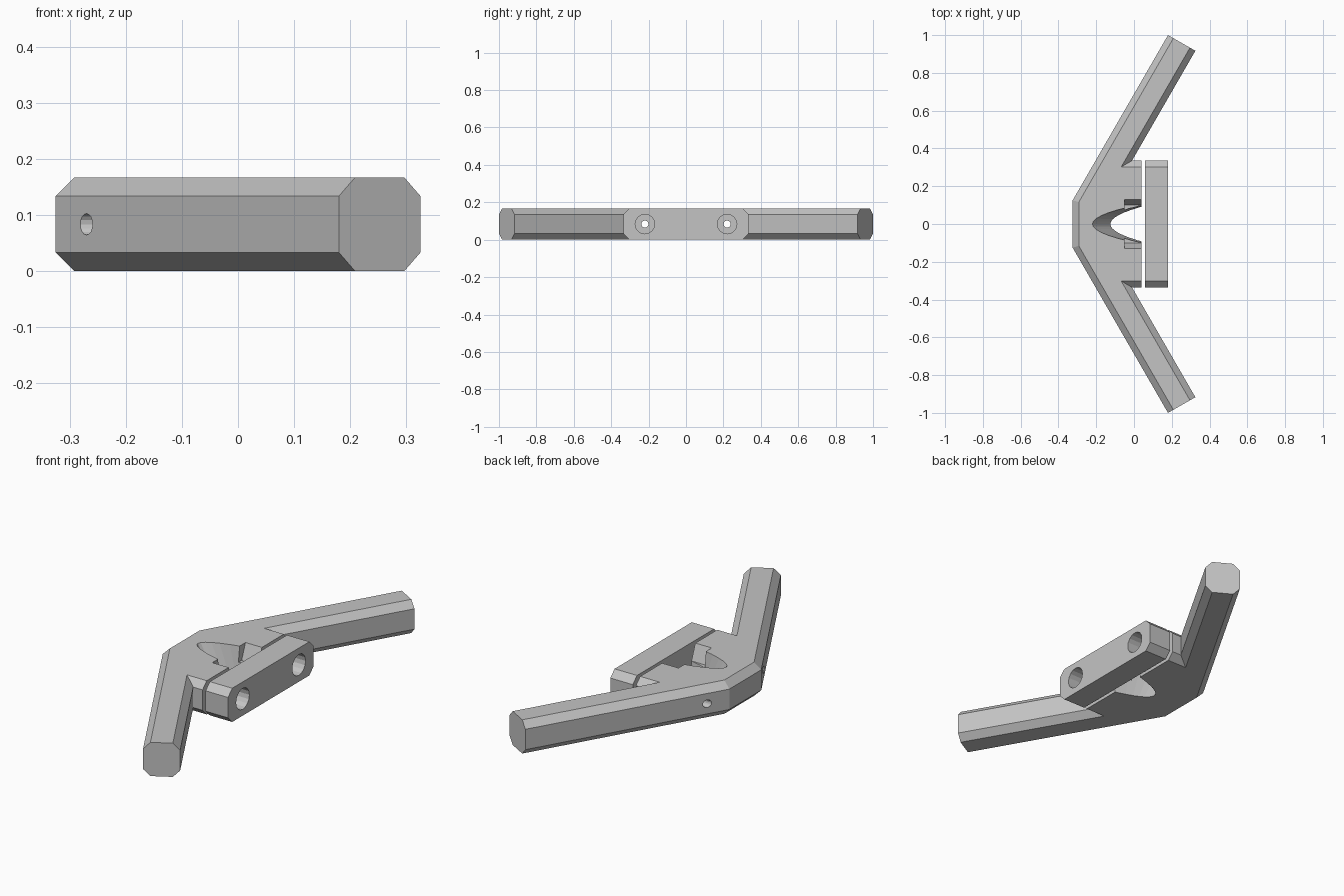
import bpy, bmesh, math
from mathutils import Vector, Matrix

cube = bpy.data.objects.get("Cube")
if cube:
    bpy.data.objects.remove(cube, do_unlink=True)

H = 0.167       # thickness of every part
C = 0.033       # chamfer size

grey = bpy.data.materials.new("light_grey")
grey.use_nodes = True
grey.diffuse_color = (0.55, 0.55, 0.55, 1)
grey.node_tree.nodes["Principled BSDF"].inputs["Base Color"].default_value = (0.55, 0.55, 0.55, 1)


def finish(name, bm):
    bmesh.ops.recalc_face_normals(bm, faces=bm.faces)
    mesh = bpy.data.meshes.new(name)
    bm.to_mesh(mesh)
    bm.free()
    mesh.materials.append(grey)
    obj = bpy.data.objects.new(name, mesh)
    bpy.context.collection.objects.link(obj)
    return obj


def loft(name, rings):
    """Join closed rings of equal length and cap both ends."""
    bm = bmesh.new()
    loops = [[bm.verts.new(p) for p in ring] for ring in rings]
    n = len(loops[0])
    for a, b in zip(loops, loops[1:]):
        for i in range(n):
            j = (i + 1) % n
            bm.faces.new((a[i], a[j], b[j], b[i]))
    bm.faces.new(loops[0][::-1])
    bm.faces.new(loops[-1])
    return finish(name, bm)


def inset(points, chamfered):
    """Move the flagged edges of a counterclockwise outline inward by C."""
    pts = [Vector(p) for p in points]
    n = len(pts)
    lines = []
    for i in range(n):
        d = (pts[(i + 1) % n] - pts[i]).normalized()
        lines.append((pts[i] + Vector((-d.y, d.x)) * C * chamfered[i], d))
    out = []
    for i in range(n):
        (p, d), (q, e) = lines[i - 1], lines[i]
        t = (q - p).cross(e) / d.cross(e)
        out.append(p + d * t)
    return out


def chamfered_plate(name, points, chamfered):
    small = inset(points, chamfered)
    layers = ((0, small), (C, points), (H - C, points), (H, small))
    return loft(name, [[(p[0], p[1], z) for p in ring] for z, ring in layers])


def rod(name, radius, x0, x1, y):
    bm = bmesh.new()
    place = Matrix.Translation(((x0 + x1) / 2, y, H / 2)) @ Matrix.Rotation(math.pi / 2, 4, 'Y')
    bmesh.ops.create_cone(bm, cap_ends=True, segments=16, radius1=radius, radius2=radius,
                          depth=x1 - x0, matrix=place)
    return finish(name, bm)


def combine(target, tool, operation):
    mod = target.modifiers.new("combine", 'BOOLEAN')
    mod.operation = operation
    mod.solver = 'EXACT'
    mod.object = tool
    bpy.context.view_layer.objects.active = target
    bpy.ops.object.modifier_apply(modifier=mod.name)
    bpy.data.objects.remove(tool, do_unlink=True)


# Angled arms meeting at a flat back
arms = [(-0.325, 0.125), (-0.325, -0.125), (0.18, -1), (0.325, -0.917),
        (-0.204, 0), (0.325, 0.917), (0.18, 1)]
bracket = chamfered_plate("angled_bracket", arms, (1, 1, 0, 1, 1, 0, 1))

# Central block filling the inside of the angle
hub = [(0.04, -0.335), (0.04, 0.335), (-0.1, 0.335), (-0.28, 0), (-0.1, -0.335)]
combine(bracket, chamfered_plate("hub", hub, (0, 1, 0, 0, 1)), 'UNION')


# Curved notch whose nose slopes back toward the top
def notch_ring(z):
    f = z / H
    tip, length, half = -0.125 - 0.095 * f, 0.165 + 0.095 * f, 0.092 + 0.013 * f
    ring = []
    for i in range(-8, 9):
        s = i / 8 * 1.1
        ring.append((tip + length * s * s, half * s, z))
    return ring


combine(bracket, loft("notch_cutter", [notch_ring(-0.03), notch_ring(0.2)]), 'DIFFERENCE')

# Tapered recess at the mouth of the notch
mouth = []
for z, w in ((0.09, 0.1), (0.2, 0.143)):
    mouth.append([(-0.05, -w, z), (0.06, -w, z), (0.06, w, z), (-0.05, w, z)])
combine(bracket, loft("mouth_cutter", mouth), 'DIFFERENCE')

# Separate clamp bar
bar = [(0.057, -0.335), (0.18, -0.335), (0.18, 0.335), (0.057, 0.335)]
clamp = chamfered_plate("clamp_bar", bar, (1, 0, 1, 0))

# Screw holes, narrow through the bracket and wide through the bar
for y in (-0.22, 0.22):
    combine(bracket, rod("screw_cutter", 0.019, -0.5, 0.2, y), 'DIFFERENCE')
    combine(clamp, rod("head_cutter", 0.052, 0, 0.3, y), 'DIFFERENCE')

# Merge leftover coplanar faces
for obj in (bracket, clamp):
    bm = bmesh.new()
    bm.from_mesh(obj.data)
    bmesh.ops.remove_doubles(bm, verts=bm.verts, dist=0.0001)
    bmesh.ops.dissolve_limit(bm, angle_limit=0.01, verts=bm.verts, edges=bm.edges)
    bm.to_mesh(obj.data)
    bm.free()
